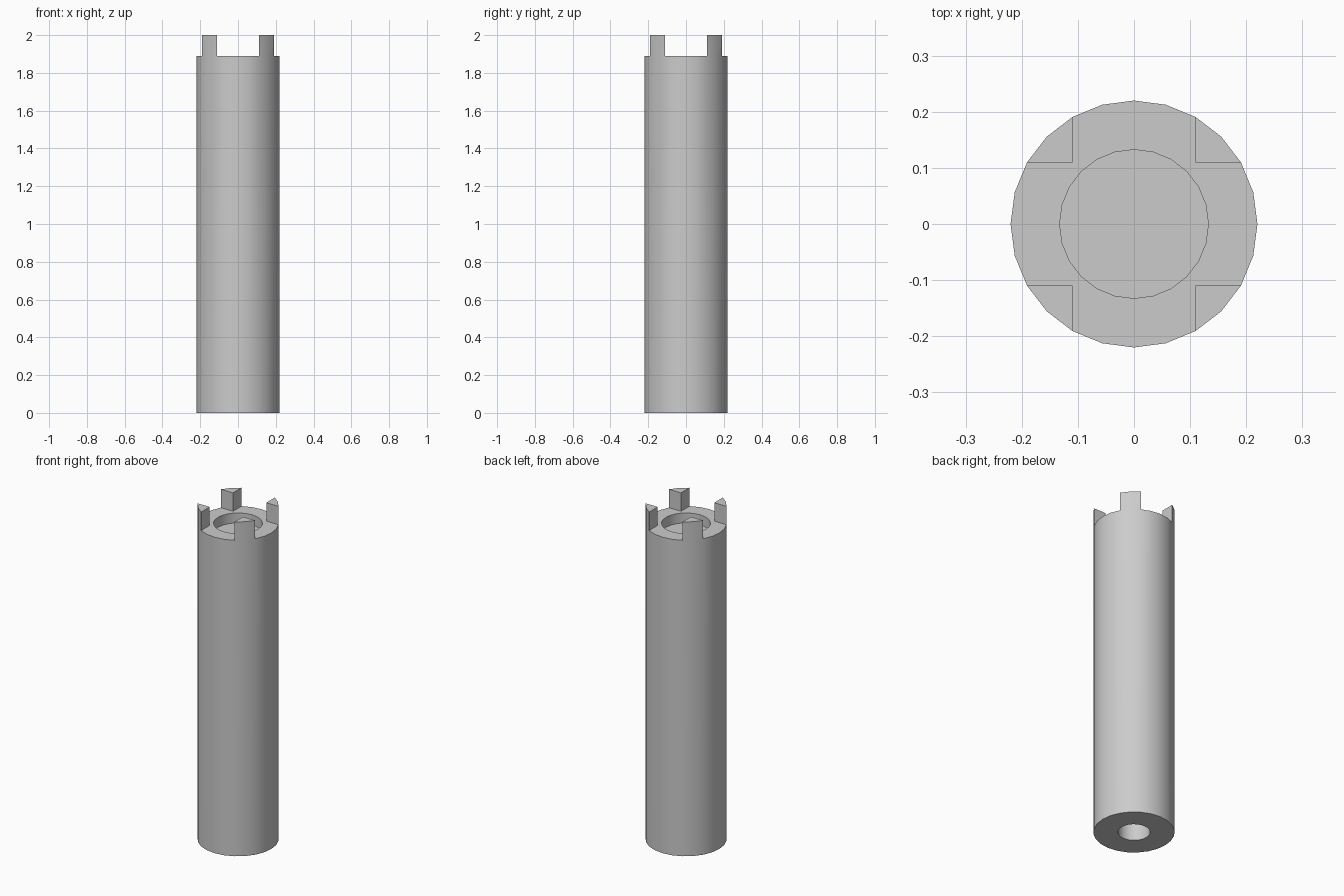
import bpy, bmesh
from math import cos, sin, pi, radians

cube = bpy.data.objects.get("Cube")
if cube:
    bpy.data.objects.remove(cube)

SIDES = 24
OUTER, POCKET, BORE = 0.22, 0.1325, 0.087
RIM, TOP = 1.89, 2.0
POCKET_FLOOR, BORE_END = 1.83, 0.2
CORNER = 0.11

metal = bpy.data.materials.new("grey metal")
metal.use_nodes = True
grey = (0.6, 0.6, 0.6, 1)
metal.diffuse_color = grey
metal.node_tree.nodes["Principled BSDF"].inputs["Base Color"].default_value = grey

bm = bmesh.new()


def ring(radius, z):
    return [bm.verts.new((radius * cos(2 * pi * i / SIDES), radius * sin(2 * pi * i / SIDES), z))
            for i in range(SIDES)]


def bridge(a, b):
    for i in range(SIDES):
        j = (i + 1) % SIDES
        bm.faces.new((a[i], a[j], b[j], b[i]))


# Tube body, with a blind bore below and a shallow pocket above
bore_end, bore_mouth = ring(BORE, BORE_END), ring(BORE, 0)
base, rim = ring(OUTER, 0), ring(OUTER, RIM)
mouth, floor = ring(POCKET, RIM), ring(POCKET, POCKET_FLOOR)
bm.faces.new(bore_end)
bm.faces.new(floor)
for a, b in ((bore_end, bore_mouth), (bore_mouth, base), (base, rim), (mouth, floor)):
    bridge(a, b)

# Four corner teeth rise flush with the wall; the rim steps inward around them
ledge = list(rim)
quarter = SIDES // 4
for q in range(4):
    mid = q * quarter + quarter // 2
    sx = 1 if rim[mid].co.x > 0 else -1
    sy = 1 if rim[mid].co.y > 0 else -1
    inner = bm.verts.new((sx * CORNER, sy * CORNER, RIM))
    ledge[mid] = inner
    foot = [rim[mid - 1], rim[mid], rim[mid + 1], inner]
    cap = [bm.verts.new((v.co.x, v.co.y, TOP)) for v in foot]
    for i in range(4):
        j = (i + 1) % 4
        bm.faces.new((foot[i], foot[j], cap[j], cap[i]))
    bm.faces.new(cap)
bridge(ledge, mouth)

bmesh.ops.recalc_face_normals(bm, faces=bm.faces)
mesh = bpy.data.meshes.new("toothed_tube")
bm.to_mesh(mesh)
bm.free()
mesh.materials.append(metal)
tube = bpy.data.objects.new("toothed_tube", mesh)
bpy.context.collection.objects.link(tube)

# Smooth wall, crisp edges
bpy.ops.object.select_all(action="DESELECT")
tube.select_set(True)
bpy.context.view_layer.objects.active = tube
bpy.ops.object.shade_smooth_by_angle(angle=radians(30))
